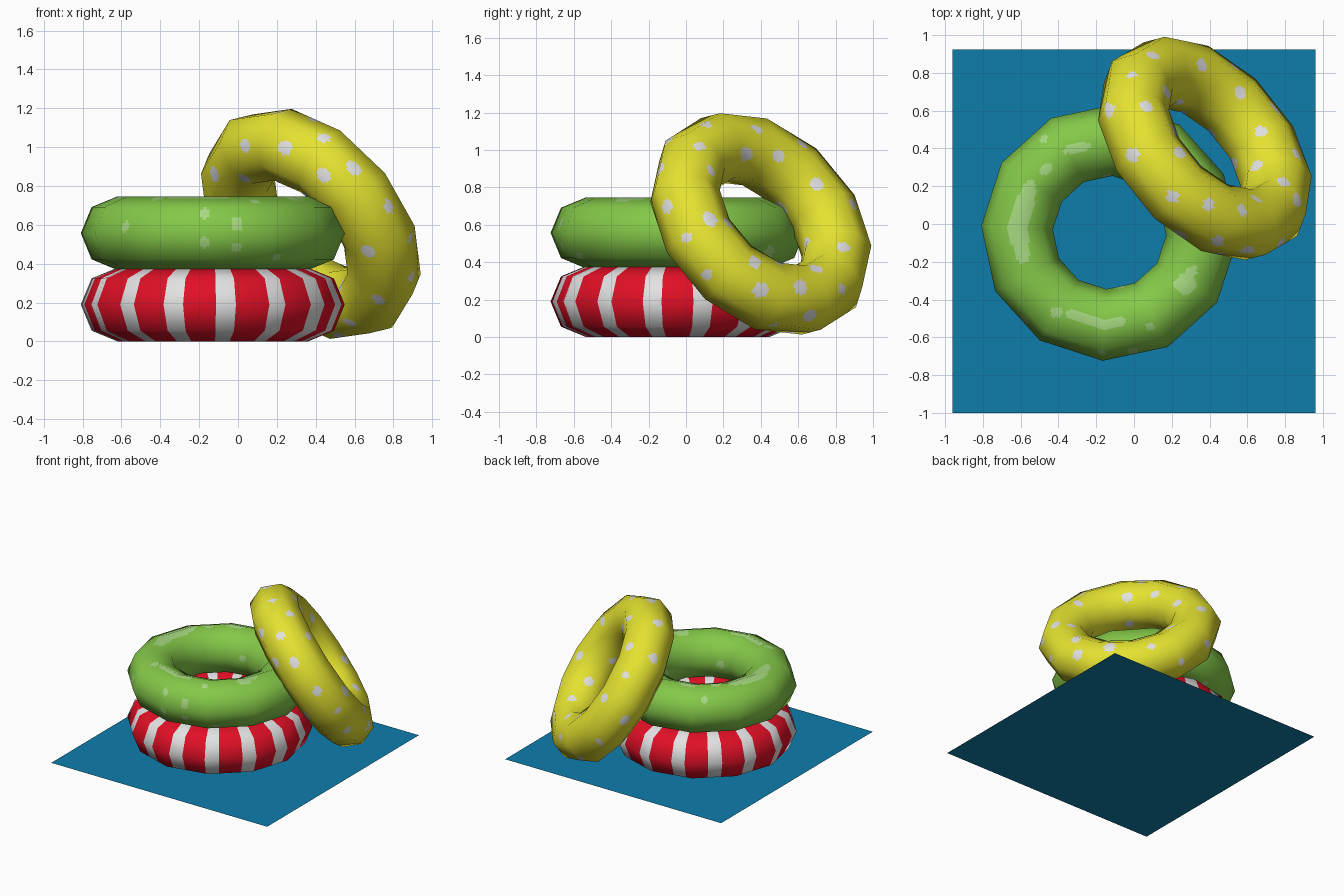
import bpy, math, random
from mathutils import Vector, kdtree

if "Cube" in bpy.data.objects:
    bpy.data.objects.remove(bpy.data.objects["Cube"])

random.seed(4)
MAJOR, MINOR = 0.49, 0.19
SEG, SIDES = 12, 8


def material(name, srgb):
    m = bpy.data.materials.new(name)
    lin = [((c / 255 + 0.055) / 1.055) ** 2.4 if c > 10 else c / 255 / 12.92 for c in srgb]
    m.diffuse_color = (*lin, 1)
    m.use_nodes = True
    m.node_tree.nodes["Principled BSDF"].inputs["Base Color"].default_value = m.diffuse_color
    return m


RED = material("red", (225, 15, 38))
WHITE = material("white", (226, 226, 226))
YELLOW = material("yellow", (228, 226, 48))
GREEN = material("green", (132, 200, 72))
LIME = material("pale green", (166, 217, 128))
BLUE = material("water blue", (15, 125, 172))


def ring(name, centre, axes, phase, nu, nv, mats):
    """12 x 8 sided torus, each flat side split nu x nv so it can be painted."""
    u, v, n = (Vector(a).normalized() for a in axes)
    c = Vector(centre)
    cu, cv = SEG * nu, SIDES * nv

    def corner(i, j):
        a = phase + math.tau * i / SEG
        b = math.tau * j / SIDES
        out = u * math.cos(a) + v * math.sin(a)
        nor = out * math.cos(b) + n * math.sin(b)
        return c + out * MAJOR + nor * MINOR, nor

    verts, normals, faces, params = [], [], [], []
    for i in range(cu):
        i0, s = divmod(i, nu)
        s /= nu
        for j in range(cv):
            j0, t = divmod(j, nv)
            t /= nv
            q = [corner(i0, j0), corner(i0 + 1, j0), corner(i0, j0 + 1), corner(i0 + 1, j0 + 1)]
            w = [(1 - s) * (1 - t), s * (1 - t), (1 - s) * t, s * t]
            verts.append(sum((p[0] * k for p, k in zip(q, w)), Vector()))
            normals.append(sum((p[1] * k for p, k in zip(q, w)), Vector()).normalized())
            i2, j2 = (i + 1) % cu, (j + 1) % cv
            faces.append((i * cv + j, i2 * cv + j, i2 * cv + j2, i * cv + j2))
            params.append((phase + math.tau * (i + 0.5) / cu, math.tau * (j + 0.5) / cv))
    me = bpy.data.meshes.new(name)
    me.from_pydata(verts, [], faces)
    for m in mats:
        me.materials.append(m)
    me.polygons.foreach_set("use_smooth", [True] * len(faces))
    me.update()
    # keep the smooth look of the coarse ring across its split sides
    me.normals_split_custom_set_from_vertices(normals)
    ob = bpy.data.objects.new(name, me)
    bpy.context.collection.objects.link(ob)
    return me, normals, params


VIEWS = {"front": (Vector((0, -1, 0)), 0, 2), "right": (Vector((1, 0, 0)), 1, 2),
         "top": (Vector((0, 0, 1)), 0, 1)}


def paint_dots(me, normals, spots, spacing, fill_spacing, radii):
    """Round dots: some placed as seen in a view, the rest scattered evenly."""
    polys = me.polygons
    cen = [p.center.copy() for p in polys]
    tree = kdtree.KDTree(len(cen))
    for k, p in enumerate(cen):
        tree.insert(p, k)
    tree.balance()
    chosen = []

    def add(p, gap):
        if all((p - o).length > gap for o in chosen):
            chosen.append(p)
            return True

    for view, pts in spots.items():
        d, a, b = VIEWS[view]
        for x, y in pts:
            near = [p for k, p in enumerate(cen)
                    if abs(p[a] - x) < 0.02 and abs(p[b] - y) < 0.02 and normals[k].dot(d) > 0]
            if near:
                add(max(near, key=lambda p: p.dot(d)), spacing)
    for _ in range(1500):
        add(random.choice(cen), fill_spacing)
    for p in chosen:
        for _, k, _ in tree.find_range(p, random.uniform(*radii)):
            polys[k].material_index = 1


FLAT = ((1, 0, 0), (0, 1, 0), (0, 0, 1))
TURN = math.radians(-3)

# striped ring at the bottom of the pile
me, nor, par = ring("striped_ring", (-0.13, -0.045, 0.19), FLAT, TURN, 20, 1, [RED, WHITE])
for poly, (a, b) in zip(me.polygons, par):
    if abs((math.degrees(a) + 90 - 6 + 12) % 24 - 12) < 5:
        poly.material_index = 1

# green ring with pale dots and long pale patches on top
me, nor, par = ring("green_ring", (-0.13, -0.045, 0.557), FLAT, TURN, 20, 10, [GREEN, LIME])
paint_dots(me, nor, {
    "front": [(-.19, .67), (-.19, .49), (0, .47), (0, .62), (.21, .41), (-.59, .6)],
    "top": [(.3, -.23), (-.42, -.48), (-.5, .46), (.1, -.55)],
}, 0.1, 0.3, (0.024, 0.034))
PATCHES = [(173, 27, .055), (261, 20, .035), (326, 6.5, .06), (111, 9, .025), (135, 5, .025)]
for poly, (a, b) in zip(me.polygons, par):
    across = (b - math.pi / 2) * MINOR
    for mid, half, width in PATCHES:
        along = ((math.degrees(a) - mid + 180) % 360 - 180) / half
        if along ** 4 + (across / width) ** 2 < 1:
            poly.material_index = 1

# yellow dotted ring leaning on the pile
n = Vector((0.63, 0.56, 0.54)).normalized()
u = Vector((-n.y, n.x, 0)).normalized()
me, nor, par = ring("leaning_dotted_ring", (0.375, 0.40, 0.605), (u, n.cross(u), n),
                    math.radians(9), 20, 10, [YELLOW, WHITE])
paint_dots(me, nor, {
    "right": [(.08, 1.04), (.15, .91), (.14, .65), (.395, 1.13), (.34, .97), (.51, .98),
              (.71, .83), (.86, .5), (.71, .385), (.38, .42), (.10, .33), (.42, .235),
              (.63, .28), (.85, .27), (-.12, .7), (-.015, .53), (.68, .1)],
    "front": [(.02, 1.0), (.23, 1.01), (.45, 1.07), (.42, .85), (.6, .91), (.71, .66), (.65, .45)],
    "top": [(.34, .86), (.18, .81), (.69, .51), (-.02, .365), (.22, .34), (.41, .11),
            (.61, .04), (.81, .24)],
}, 0.12, 0.2, (0.03, 0.044))

# flat water sheet
me = bpy.data.meshes.new("water_sheet")
me.from_pydata([(-.96, -1, 0), (.96, -1, 0), (.96, .925, 0), (-.96, .925, 0)], [], [(0, 1, 2, 3)])
me.materials.append(BLUE)
bpy.context.collection.objects.link(bpy.data.objects.new("water_sheet", me))
